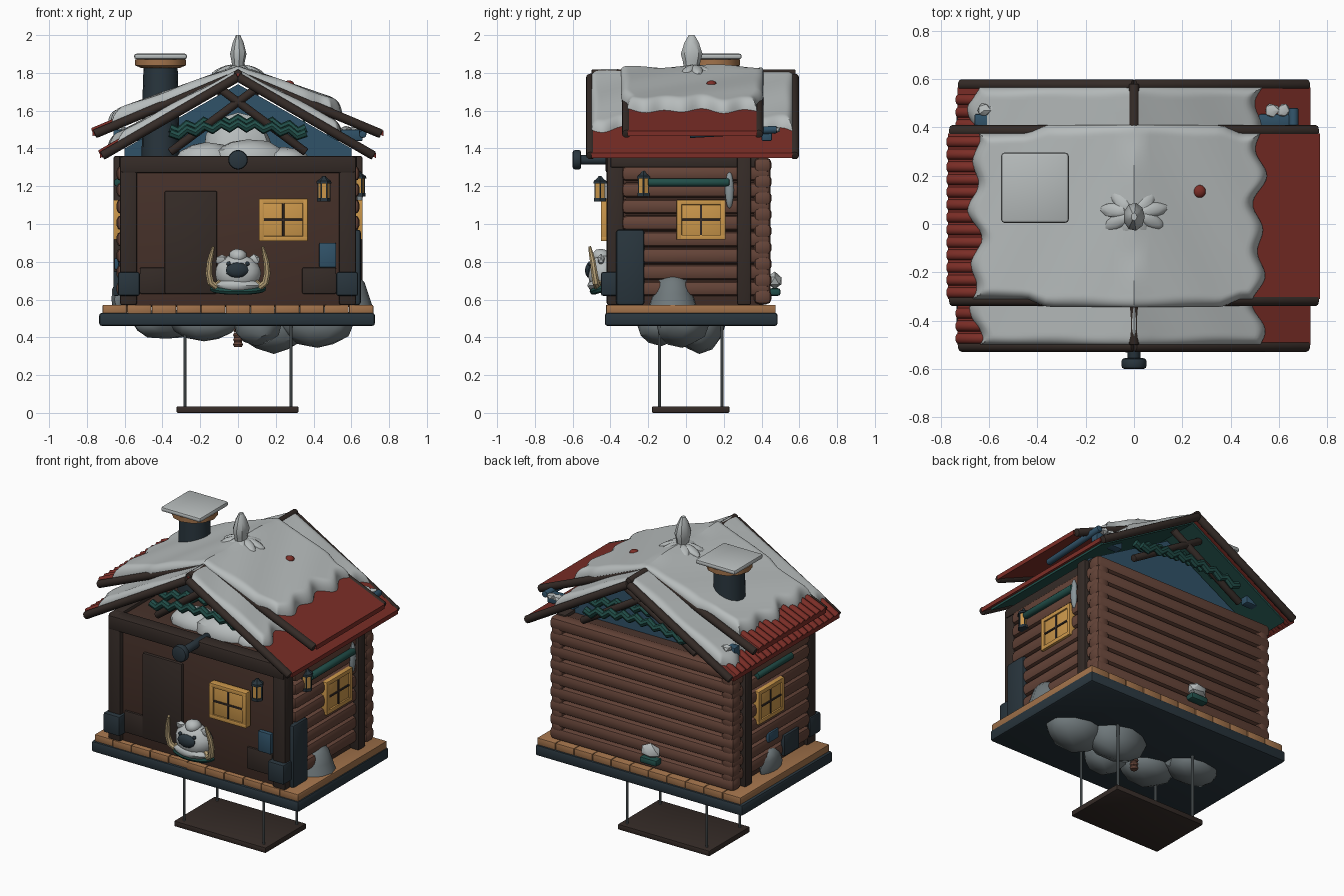
import bpy, bmesh, math, random
from mathutils import Vector, Matrix

if "Cube" in bpy.data.objects:
    bpy.data.objects.remove(bpy.data.objects["Cube"])
random.seed(4)
C = dict(wall=(.06,.03,.022), log=(.13,.058,.04), beam=(.035,.024,.02), red=(.2,.027,.02), deck=(.36,.17,.07),
         slate=(.022,.036,.047), teal=(.015,.075,.065), blue=(.03,.085,.14), glow=(.6,.31,.07), snow=(.47,.5,.5),
         rock=(.16,.19,.2), horn=(.5,.38,.2), steel=(.25,.3,.32))
M = {}
for k, c in C.items():
    M[k] = bpy.data.materials.new(k)
    M[k].diffuse_color = (*c, 1)

def finish(bm, name, col, smooth=True):
    bmesh.ops.recalc_face_normals(bm, faces=bm.faces)
    me = bpy.data.meshes.new(name)
    bm.to_mesh(me); bm.free()
    for p in me.polygons: p.use_smooth = smooth
    if smooth: me.set_sharp_from_angle(angle=math.radians(35))
    me.materials.append(M[col])
    ob = bpy.data.objects.new(name, me)
    bpy.context.collection.objects.link(ob)
    return ob

def box(name, x0, x1, y0, y1, z0, z1, col, bevel=.006):
    bm = bmesh.new()
    bmesh.ops.create_cube(bm, size=1, matrix=Matrix.Translation(((x0+x1)/2, (y0+y1)/2, (z0+z1)/2))
                          @ Matrix.Diagonal((abs(x1-x0), abs(y1-y0), abs(z1-z0), 1)))
    if bevel: bmesh.ops.bevel(bm, geom=bm.edges[:], offset=bevel, segments=2, profile=.5, affect='EDGES')
    return finish(bm, name, col)

def rod(name, a, b, r, col, sides=12):
    a, b = Vector(a), Vector(b)
    bm = bmesh.new()
    bmesh.ops.create_cone(bm, cap_ends=True, segments=sides, radius1=r, radius2=r, depth=(b-a).length,
        matrix=Matrix.Translation((a+b)/2) @ (b-a).to_track_quat('Z', 'Y').to_matrix().to_4x4())
    caps = [e for e in bm.edges if any(len(f.verts) > 4 for f in e.link_faces)]
    bmesh.ops.bevel(bm, geom=caps, offset=r*.25, segments=2, profile=.5, affect='EDGES')
    return finish(bm, name, col)

def lathe(name, x, y, prof, sides, col, smooth=True, sy=1, turn=0):
    bm = bmesh.new()
    rings = [[bm.verts.new((x+r*math.cos(turn+2*math.pi*i/sides), y+sy*r*math.sin(turn+2*math.pi*i/sides), z))
              for i in range(sides)] for r, z in prof]
    for a, b in zip(rings, rings[1:]):
        for i in range(sides): bm.faces.new((a[i], a[i-1], b[i-1], b[i]))
    bm.faces.new(rings[0]); bm.faces.new(rings[-1])
    return finish(bm, name, col, smooth)

def lump(name, c, size, col, jitter=.12, sub=2, rot=None, smooth=True):
    bm = bmesh.new()
    bmesh.ops.create_icosphere(bm, subdivisions=sub, radius=1)
    for v in bm.verts: v.co *= 1 + random.uniform(-jitter, jitter)
    bm.transform(Matrix.Translation(c) @ (rot or Matrix()) @ Matrix.Diagonal((*size, 1)))
    return finish(bm, name, col, smooth)

def tube(name, pts, radii, col):
    cu = bpy.data.curves.new(name, 'CURVE')
    cu.dimensions, cu.bevel_depth, cu.bevel_resolution, cu.use_fill_caps = '3D', 1, 2, True
    s = cu.splines.new('POLY'); s.points.add(len(pts)-1)
    for p, co, r in zip(s.points, pts, radii): p.co, p.radius = (*co, 1), r
    tmp = bpy.data.objects.new(name+'_path', cu)
    bpy.context.collection.objects.link(tmp)
    bpy.context.view_layer.update()
    me = bpy.data.meshes.new_from_object(tmp.evaluated_get(bpy.context.evaluated_depsgraph_get()))
    bpy.data.objects.remove(tmp)
    bm = bmesh.new(); bm.from_mesh(me)
    return finish(bm, name, col)

# hanging display board and stone underside
box('stand_board', -.325, .32, -.18, .23, 0, .035, 'beam')
for x in (-.28, .28):
    for y in (-.14, .19): rod('stand_rod', (x, y, .02), (x, y, .48), .008, 'rock', 8)
for x, y, rx, ry, d in ((-.38,.06,.18,.13,.08), (-.18,-.1,.18,.14,.09), (.19,.07,.19,.14,.16), (.42,-.02,.19,.14,.12), (.1,-.13,.13,.13,.11)):
    lump('under_rock', (x, y, .47), (rx, ry, d), 'rock', .07)
for i in range(4): lathe('under_coil', 0, 0, [(.02,.35+i*.025), (.026,.362+i*.025), (.02,.374+i*.025)], 10, 'log')

# base slab and deck planks
box('base_slab', -.735, .725, -.43, .485, .46, .53, 'slate', .015)
for i in range(11):
    x = -.718 + i*.1305
    box('deck_plank', x+.001, x+.1295, -.425+random.uniform(0, .008), .475, .525, .572, 'deck', .006)

# house core, log walls of rounded square timbers
box('inner_wall', -.6, .6, -.39, .41, .56, 1.34, 'wall')
for i in range(9):
    z = .575 + i*.087
    box('back_log', -.65, .65, .36, .452, z, z+.08, 'log', .026)
for s in (-1, 1):
    for i in range(8):
        z = .618 + i*.087
        box('side_log', s*.555, s*.643, -.34, .448, z, z+.08, 'log', .026)
    box('front_post', s*.535, s*.625, -.42, -.33, .57, 1.36, 'beam', .012)
    box('side_post', s*.59, s*.66, .27, .345, .57, 1.36, 'beam', .012)
    box('post_foot', s*.52, s*.635, -.45, -.34, .62, .745, 'slate', .01)
    box('top_plate', s*.57, s*.63, -.4, .4, 1.3, 1.36, 'beam')
    box('wall_patch', s*.34, s*.52, -.402, -.38, .63, .77, 'beam', .008)
box('front_beam', -.62, .62, -.425, -.33, 1.27, 1.36, 'beam', .012)
box('door', -.39, -.11, -.408, -.38, .63, 1.175, 'beam', .01)
box('front_notice', .43, .52, -.415, -.38, .77, .9, 'blue')
rod('beam_neck', (0, -.57, 1.34), (0, -.3, 1.34), .026, 'slate')
rod('beam_head', (0, -.6, 1.34), (0, -.555, 1.34), .052, 'slate', 20)

# windows; local u across the wall, d outward
def window(name, put, w, h):
    def part(n, u0, u1, d0, d1, z0, z1, col):
        box(name+n, *put(u0, u1, d0, d1), z0, z1, col, .004)
    z0, z1 = 1.022-h, 1.022+h
    part('_pane', -w+.02, w-.02, 0, .04, z0+.01, z1-.01, 'glow')
    for s in (-1, 1):
        part('_jamb', s*(w-.028), s*w, 0, .05, z0, z1, 'glow')
        zz = z1-.026 if s > 0 else z0
        part('_rail', -w, w, 0, .05, zz, zz+.026, 'glow')
    part('_bar_v', -.006, .006, .02, .047, z0+.02, z1-.02, 'beam')
    part('_bar_h', -w+.02, w-.02, .02, .047, 1.016, 1.028, 'beam')
window('front_window', lambda a, b, c, d: (.24+a, .24+b, -.4-d, -.4-c), .13, .112)
for s in (-1, 1):
    window('side_window', lambda a, b, c, d, s=s: (s*(.61+c), s*(.61+d), .08+a, .08+b), .13, .105)

# lanterns
def lantern(x, y, z):
    lathe('lantern_base', x, y, [(.036,z), (.036,z+.018)], 6, 'slate', False)
    lathe('lantern_glass', x, y, [(.03,z+.018), (.03,z+.095)], 6, 'glow', False)
    lathe('lantern_cap', x, y, [(.04,z+.095), (.038,z+.108), (.02,z+.12), (.008,z+.135)], 6, 'slate', False)
    for k in range(6):
        a = k*math.pi/3
        px, py = x+.03*math.cos(a), y+.03*math.sin(a)
        rod('lantern_bar', (px, py, z+.01), (px, py, z+.1), .004, 'slate', 6)
lantern(.455, -.455, 1.12)
lantern(.64, -.225, 1.145)

# roof: two overlapping pitched layers (ridge height, slope, half width, y range)
LOW, TOP = (1.80, .58, .73, -.5, .565), (1.817, .42, .77, -.31, .375)
def slab(name, s, L, t, col, inset=0, drop=0):
    z, k, w, y0, y1 = L
    w -= inset
    bm = bmesh.new()
    prof = [(0, z-drop), (s*w, z-drop-k*w), (s*w, z-drop-t-k*w), (0, z-drop-t)]
    f = bm.faces.new([bm.verts.new((x, y0+inset, zz)) for x, zz in prof])
    r = bmesh.ops.extrude_face_region(bm, geom=[f])
    bmesh.ops.translate(bm, verts=[v for v in r['geom'] if isinstance(v, bmesh.types.BMVert)], vec=(0, y1-y0-2*inset, 0))
    return finish(bm, name, col)

def snow(name, s, L, edge, t, ph, over):
    z, k, w, y0, y1 = L
    n, m, yc = 24, 56, (L[3]+L[4])/2
    bm = bmesh.new(); g = []
    for j in range(m+1):
        y = y0 + (y1-y0)*(.5-.5*math.cos(math.pi*j/m))
        e = edge + .02*math.sin(y*30+ph) + .012*math.sin(y*17+ph*2)
        row = []
        for i in range(n+1):
            x = e*math.sin(math.pi/2*i/n)
            d = min(e-x, y-y0, y1-y, x+.025+.02*math.sin(y*14))
            q = min(1, max(0, d/.04))
            spread = 1 + over*min(1, max(0, (.44-x)/.08))    # laps over the rafters near the ridge
            row.append(bm.verts.new((s*x, yc+(y-yc)*spread, z-k*x-.003+t*(.4+.6*x/edge)*math.sqrt(1-(1-q)**2)
                                     + .004*q*math.sin(x*17+y*9))))
        g.append(row)
    for a, b in zip(g, g[1:]):
        for i in range(n): bm.faces.new((a[i], a[i+1], b[i+1], b[i]))
    return finish(bm, name, 'snow')

for s in (-1, 1):
    for nm, L, t in (('lower', LOW, .055), ('upper', TOP, .065)):
        z, k, w, y0, y1 = L
        slab(nm+'_roof', s, L, .028, 'red')
        snow(nm+'_snow', s, L, .66 if s < 0 else .52, t, 1+s, .1 if L is TOP else 0)
        for y in (y0-.005, y1+.01):
            rod(nm+'_rafter', (0, y, z-.022), (s*w*.985, y, z-.022-k*w*.985), .024, 'beam')
    slab('roof_lining', s, LOW, .015, 'teal', .04, .028)
    # inner braces and the snowy bundle under the upper eave
    rod('gable_brace', (-s*.1, -.3, 1.72), (s*.36, -.3, 1.38), .022, 'beam')
    rod('back_brace', (-s*.1, .47, 1.7), (s*.4, .47, 1.4), .022, 'beam')
    box('eave_box', s*.47, s*.66, .4, .455, 1.44, 1.5, 'blue')
    for x in (.57, .62): lump('eave_snow', (s*x, .47, 1.5), (.03, .03, .02), 'snow', .2, 1)
for L in (LOW, TOP):    # round tiles along the left eaves
    z, k, w, y0, y1 = L
    c = int((y1-y0)/.052)
    for i in range(c):
        y = y0+.026+i*.052
        rod('round_tile', (-.6, y, z-k*.6-.008), (-w, y, z-k*w-.008), .023, 'red', 10)
rod('ridge_log', (0, -.5, 1.797), (0, .58, 1.797), .021, 'beam')
rod('eave_pole', (.66, .02, 1.475), (.66, .48, 1.5), .02, 'blue')
lump('roof_berry', (.27, .135, 1.74), (.027, .027, .02), 'red', 0, 3)

# attic contents seen through the open gables
bm = bmesh.new()
bm.faces.new([bm.verts.new(p) for p in ((-.6, .3, 1.34), (.6, .3, 1.34), (.6, .3, 1.4), (0, .3, 1.74), (-.6, .3, 1.4))])
finish(bm, 'attic_panel', 'blue')
for x, y, r, h in ((-.17,-.18,.17,.09), (.05,-.2,.2,.11), (.24,-.17,.14,.07), (0,.02,.2,.26)):
    lump('attic_snow', (x, y, 1.34), (r, .12, h), 'snow', .06)
for y in (-.36, -.26, .44, .5):
    h = random.uniform(1.5, 1.56)
    pts = [(-.36+.72*i/16, y, h-.03+.05*math.cos((i-8)/8*1.6)+.014*(-1)**i) for i in range(17)]
    tube('garland', pts, [.024]*17, 'teal')

# chimney
lathe('chimney', -.41, .15, [(.1,1.36), (.098,1.6), (.09,1.84)], 16, 'slate')
lathe('chimney_collar', -.41, .15, [(.1,1.825), (.135,1.84), (.135,1.87), (.12,1.875)], 12, 'deck')
box('chimney_snow', -.55, -.27, .005, .295, 1.872, 1.902, 'snow', .013)
# ridge crystal with leaves
lathe('crystal', 0, .03, [(.03,1.8), (.036,1.86), (.045,1.9), (.03,1.96), (.012,2.0)], 9, 'snow', True, 1.3)
for i in range(9):
    a = i*2*math.pi/9 + .2
    R = Matrix.Rotation(a, 4, 'Z') @ Matrix.Rotation(.4, 4, 'Y')
    lump('crystal_leaf', (.085*math.cos(a), .045+.07*math.sin(a), 1.815), (.06, .03, .016), 'snow', .06, 2, R)

# horned beast figure at the front, with its tail end at the back
lump('beast_body', (0, -.44, .74), (.12, .08, .1), 'snow', .03, 3)
lump('beast_snout', (-.005, -.51, .755), (.062, .025, .042), 'slate', .03)
lump('beast_chin', (0, -.465, .675), (.12, .055, .04), 'snow', .05)
tube('beast_scarf', [(.13*math.cos(a), -.44-.05*math.sin(a), .66-.015*math.sin(a)) for a in [math.pi*i/10 for i in range(11)]], [.02]*11, 'teal')
lump('beast_hat', (0, -.45, .83), (.05, .05, .04), 'snow', .08)
for s in (-1, 1):
    lump('beast_ear', (s*.085, -.45, .81), (.035, .02, .03), 'snow', .08, 1)
    pts = [(.09,.69), (.12,.67), (.145,.69), (.155,.74), (.15,.8), (.14,.84), (.13,.88)]
    tube('beast_horn', [(s*x, -.46-.05*i/6, z) for i, (x, z) in enumerate(pts)], [.02,.021,.02,.018,.016,.013,.008], 'horn')
    lump('beast_eye', (s*.05, -.51, .79), (.012, .01, .012), 'slate', 0)
lump('beast_rump', (-.08, .47, .7), (.07, .045, .045), 'snow', .12, 1)
box('rump_strap', -.14, -.02, .44, .5, .62, .66, 'teal', .012)

# side wall clutter
box('tall_plate', .61, .65, -.37, -.22, .57, .97, 'slate', .015)
rod('rolled_cloth', (.65, -.2, 1.22), (.65, .23, 1.22), .022, 'teal')
rod('rolled_cloth_left', (-.635, -.15, 1.22), (-.635, .2, 1.22), .022, 'teal')
lump('paddle_blade', (.645, .23, 1.18), (.018, .024, .1), 'steel', .03)
lathe('snow_pile', .58, -.07, [(.13,.57), (.11,.63), (.09,.69), (.06,.72), (.01,.75)], 11, 'rock')
lump('snow_pile_left', (-.63, .05, .6), (.04, .1, .1), 'rock', .06)
box('left_plate', -.66, -.63, -.2, -.05, .62, .75, 'slate')
box('left_tag', -.655, -.63, .0, .1, .76, .82, 'blue')

for m in bpy.data.materials:
    if m.users and not m.is_grease_pencil:
        m.use_nodes = True
        m.node_tree.nodes["Principled BSDF"].inputs["Base Color"].default_value = m.diffuse_color
